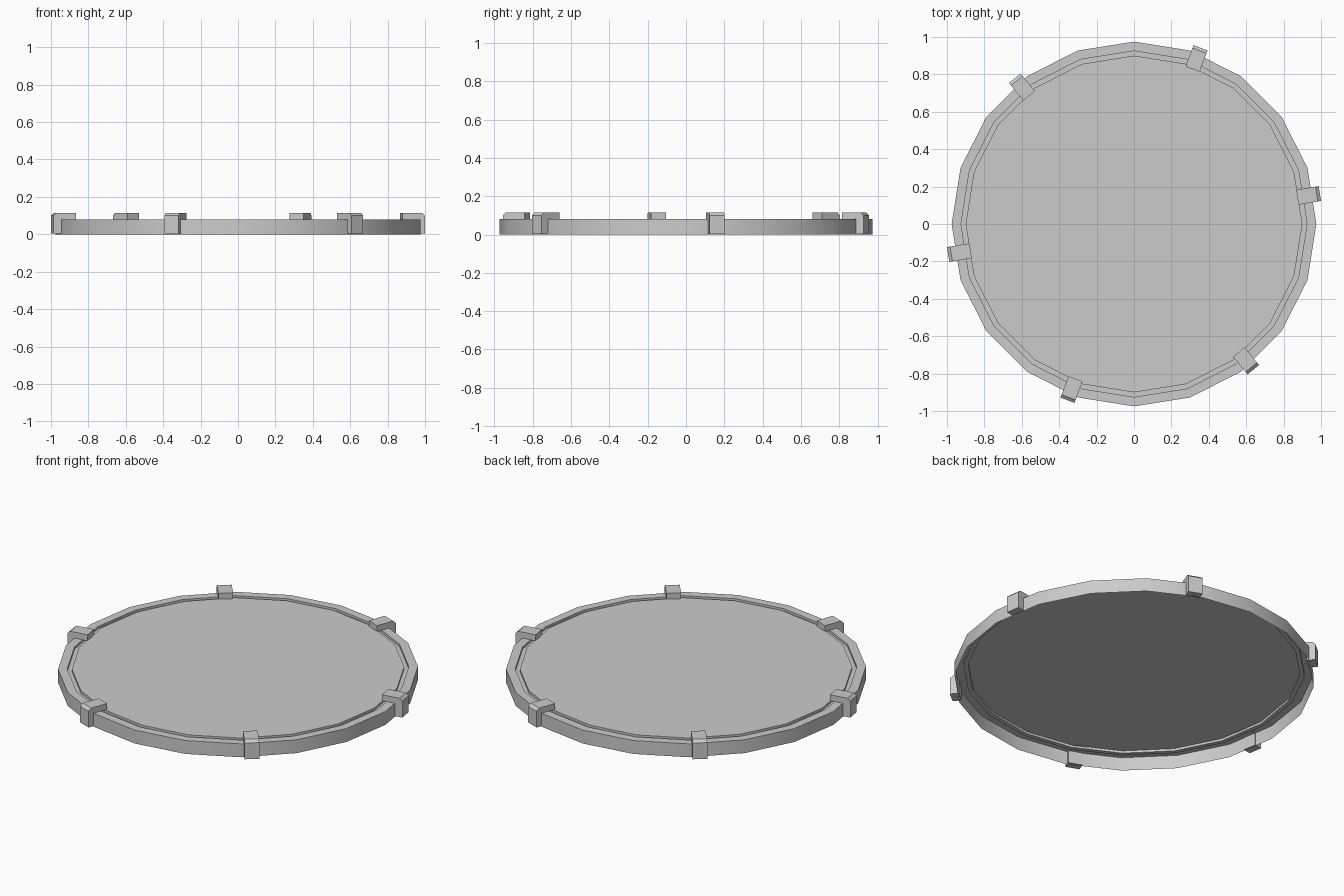
import bpy, bmesh
from math import cos, sin, pi, radians

if "Cube" in bpy.data.objects:
    bpy.data.objects.remove(bpy.data.objects["Cube"])

SIDES = 20


def finish(bm, name, recalc=True):
    if recalc:
        bmesh.ops.recalc_face_normals(bm, faces=bm.faces)
    mesh = bpy.data.meshes.new(name)
    bm.to_mesh(mesh)
    bm.free()
    obj = bpy.data.objects.new(name, mesh)
    bpy.context.collection.objects.link(obj)
    return obj


def smooth(obj):
    bpy.ops.object.select_all(action='DESELECT')
    obj.select_set(True)
    bpy.context.view_layer.objects.active = obj
    bpy.ops.object.shade_smooth_by_angle(angle=radians(30))


def make_lid(name, profile):
    """Lathe an open (radius, z) profile from the rim inwards and cap the centre."""
    bm = bmesh.new()
    rings = [[bm.verts.new((r * cos(2 * pi * i / SIDES), r * sin(2 * pi * i / SIDES), z))
              for i in range(SIDES)] for r, z in profile]
    for a, b in zip(rings, rings[1:]):
        for i in range(SIDES):
            j = (i + 1) % SIDES
            bm.faces.new((a[i], a[j], b[j], b[i]))
    bm.faces.new(rings[-1])
    return finish(bm, name, recalc=False)


def make_clip(name, angle, profile, width):
    """Extrude an L-shaped (radius, z) outline sideways and turn it into place."""
    bm = bmesh.new()
    c, s = cos(angle), sin(angle)
    sides = [[bm.verts.new((r * c - t * s, r * s + t * c, z)) for r, z in profile]
             for t in (-width / 2, width / 2)]
    n = len(profile)
    for i in range(n):
        j = (i + 1) % n
        bm.faces.new((sides[0][i], sides[0][j], sides[1][j], sides[1][i]))
    bm.faces.new(sides[0])
    bm.faces.new(sides[1][::-1])
    return finish(bm, name)


# Hollow cover: outer wall, flat rim, shallow groove, flush centre panel
lid = make_lid("round_cover", [(0.975, 0.0), (0.975, 0.08), (0.925, 0.08),
                               (0.925, 0.066), (0.9, 0.066), (0.9, 0.08)])
smooth(lid)

# Six hooked clips around the rim
clip_profile = [(0.885, 0.078), (0.885, 0.115), (0.99, 0.115), (1.007, 0.1),
                (1.007, 0.003), (0.958, 0.003), (0.958, 0.078)]
for k in range(6):
    make_clip(f"rim_clip_{k + 1}", radians(9.3 + 60 * k), clip_profile, 0.08)
